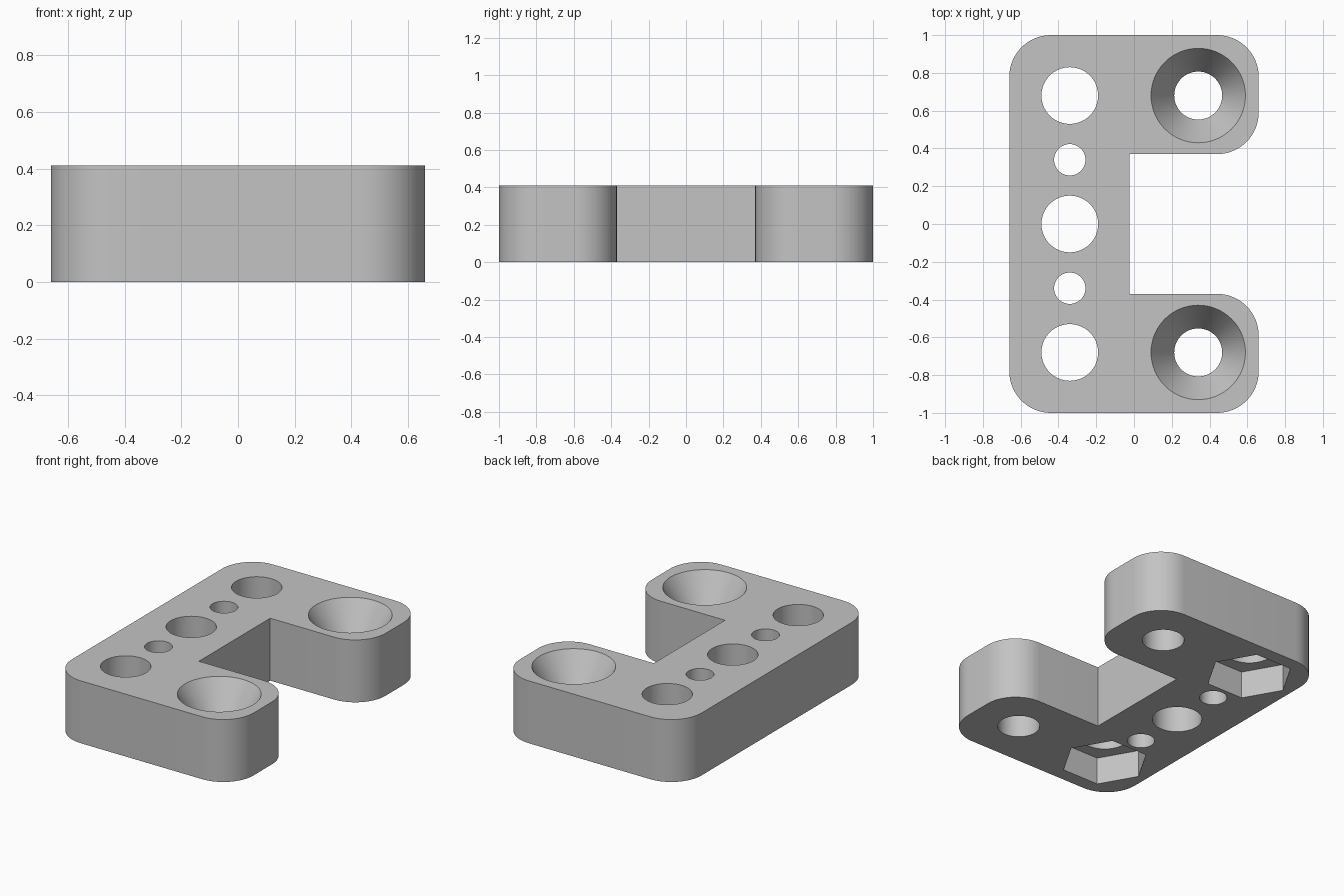
import bpy, bmesh
from math import cos, sin, pi, radians

if "Cube" in bpy.data.objects:
    bpy.data.objects.remove(bpy.data.objects["Cube"], do_unlink=True)

HEIGHT = 0.41
HALF_X, HALF_Y = 0.66, 1.0
CORNER = 0.22
NOTCH_X, NOTCH_Y = -0.025, 0.37
COLUMN_X, ARM_X, ROW_Y = -0.34, 0.34, 0.68

grey = bpy.data.materials.new("plain grey")
grey.use_nodes = True
colour = (0.55, 0.55, 0.55, 1)
grey.diffuse_color = colour
grey.node_tree.nodes["Principled BSDF"].inputs["Base Color"].default_value = colour


def make_object(name, bm):
    bmesh.ops.recalc_face_normals(bm, faces=bm.faces[:])
    mesh = bpy.data.meshes.new(name)
    bm.to_mesh(mesh)
    bm.free()
    obj = bpy.data.objects.new(name, mesh)
    bpy.context.collection.objects.link(obj)
    return obj


def arc(cx, cy, start, steps=16):
    """Quarter-round corner, counter-clockwise from the start angle."""
    angles = [radians(start + 90 * i / steps) for i in range(steps + 1)]
    return [(cx + CORNER * cos(a), cy + CORNER * sin(a)) for a in angles]


def turned_cutter(name, profile, x, y, sides=64):
    """Closed solid turned from (radius, z) pairs."""
    bm = bmesh.new()
    rings = [[bm.verts.new((x + r * cos(2 * pi * i / sides),
                            y + r * sin(2 * pi * i / sides), z))
              for i in range(sides)] for r, z in profile]
    for low, high in zip(rings, rings[1:]):
        for i in range(sides):
            j = (i + 1) % sides
            bm.faces.new((low[i], low[j], high[j], high[i]))
    bm.faces.new(rings[0][::-1])
    bm.faces.new(rings[-1])
    obj = make_object(name, bm)
    obj.hide_render = True
    return obj


# C-shaped plate with rounded corners
cx, cy = HALF_X - CORNER, HALF_Y - CORNER
outline = (arc(cx, cy, 0) + arc(-cx, cy, 90) + arc(-cx, -cy, 180) + arc(cx, -cy, 270)
           + arc(cx, -NOTCH_Y - CORNER, 0)
           + [(NOTCH_X, -NOTCH_Y), (NOTCH_X, NOTCH_Y)]
           + arc(cx, NOTCH_Y + CORNER, 270))
bm = bmesh.new()
base = bm.faces.new([bm.verts.new((x, y, 0)) for x, y in outline])
top = bmesh.ops.extrude_face_region(bm, geom=[base])
bmesh.ops.translate(bm, vec=(0, 0, HEIGHT),
                    verts=[v for v in top["geom"] if isinstance(v, bmesh.types.BMVert)])
plate = make_object("bracket_plate", bm)
plate.data.materials.append(grey)

# Column of plain holes
cutters = []
for y, r in ((0, 0.15), (ROW_Y, 0.15), (-ROW_Y, 0.15), (0.34, 0.083), (-0.34, 0.083)):
    cutters.append(turned_cutter("hole_cutter", [(r, -0.1), (r, 0.6)], COLUMN_X, y))

for side in (-1, 1):
    # Hexagonal nut pocket under each end hole
    cutters.append(turned_cutter("nut_pocket_cutter", [(0.265, -0.1), (0.265, 0.18)],
                                 COLUMN_X, side * ROW_Y, sides=6))
    # Countersunk screw hole in each arm, the cone running on past the top face
    cutters.append(turned_cutter("countersink_cutter",
                                 [(0.127, -0.1), (0.127, 0.21), (0.25, HEIGHT), (0.312, HEIGHT + 0.1)],
                                 ARM_X, side * ROW_Y))

# Cut the holes and keep the finished mesh
for cutter in cutters:
    mod = plate.modifiers.new(cutter.name, 'BOOLEAN')
    mod.operation = 'DIFFERENCE'
    mod.solver = 'EXACT'
    mod.object = cutter
bpy.context.view_layer.update()
cut = bpy.data.meshes.new_from_object(plate.evaluated_get(bpy.context.evaluated_depsgraph_get()))
plate.modifiers.clear()
plate.data = cut
cut.name = "bracket_plate"
cut.materials.clear()
cut.materials.append(grey)
for face in cut.polygons:
    face.material_index = 0
for cutter in cutters:
    bpy.data.objects.remove(cutter, do_unlink=True)

# Smooth the rounds, keep the edges sharp
for obj in bpy.context.selected_objects:
    obj.select_set(False)
plate.select_set(True)
bpy.context.view_layer.objects.active = plate
bpy.ops.object.shade_smooth_by_angle(angle=radians(25))
